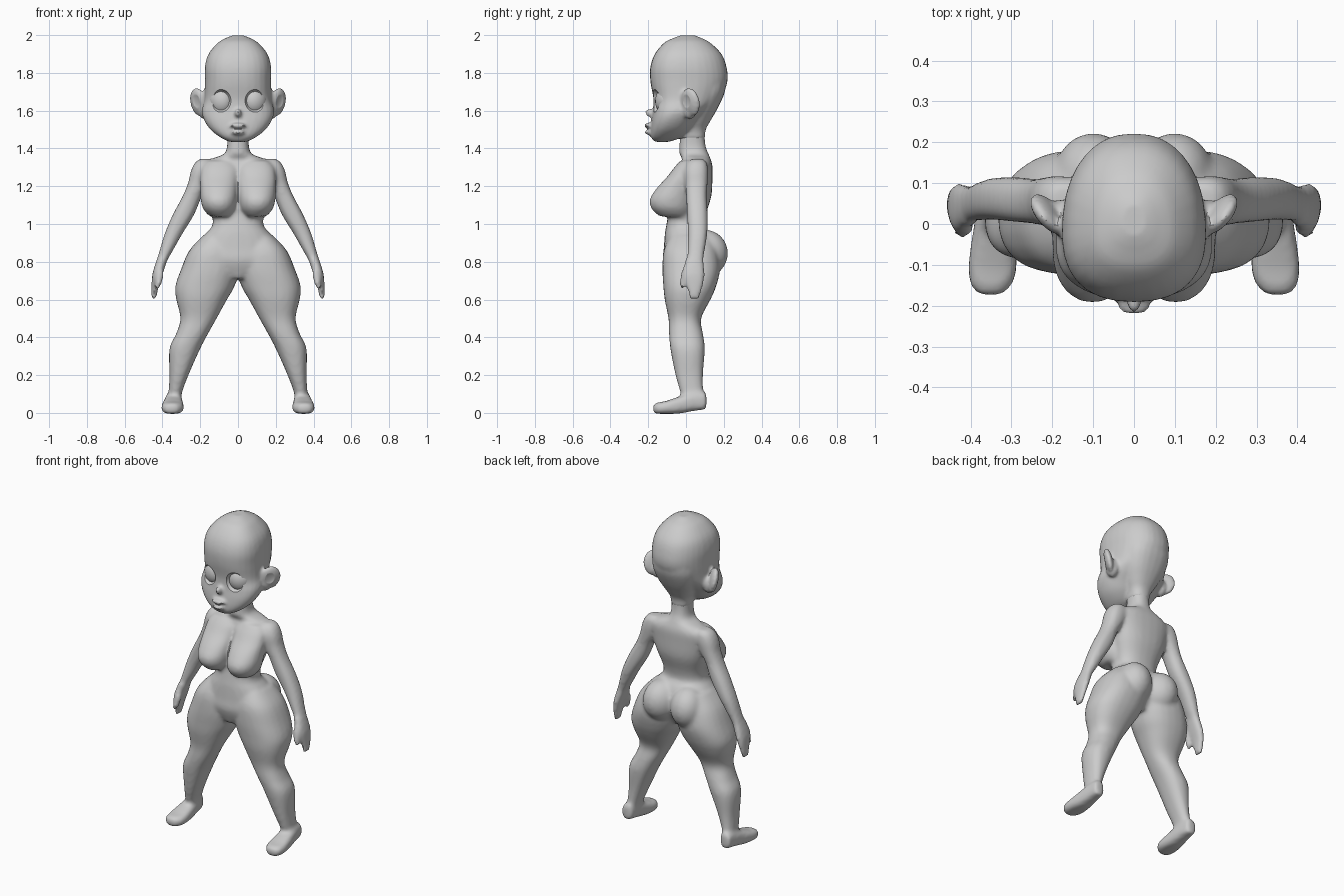
import bpy
import bmesh
from math import sin, cos, pi, radians
from mathutils import Matrix, Vector, Euler

default = bpy.data.objects.get("Cube")
if default:
    bpy.data.objects.remove(default, do_unlink=True)

skin = bpy.data.materials.new("plain grey")
skin.use_nodes = True
grey = (0.6, 0.6, 0.6, 1)
skin.diffuse_color = grey
skin.node_tree.nodes["Principled BSDF"].inputs["Base Color"].default_value = grey


def rounded(value, power):
    return (1 if value > 0 else -1) * abs(value) ** power


def flowing(rings, steps=4):
    """Add rings between the given ones along a smooth spline."""
    rings = [Vector(ring) for ring in rings]
    padded = [rings[0]] + rings + [rings[-1]]
    result = []
    for a, b, c, d in zip(padded, padded[1:], padded[2:], padded[3:]):
        for step in range(steps):
            t = step / steps
            result.append(b + ((c - a) * t + (2 * a - 5 * b + 4 * c - d) * t ** 2
                               + (3 * b - a - 3 * c + d) * t ** 3) / 2)
    return result + [rings[-1]]


def loft(bm, rings, along="z", side=1, sides=24, power=0.85, taper=0):
    """Skin closed rings: (position, low u, high u, low v, high v)."""
    loops = []
    for position, u0, u1, v0, v1 in flowing(rings):
        loop = []
        for i in range(sides):
            angle = 2 * pi * i / sides
            half = (u1 - u0) / 2 * (1 - taper * sin(angle))
            u = (u0 + u1) / 2 + half * rounded(cos(angle), power)
            v = (v0 + v1) / 2 + (v1 - v0) / 2 * rounded(sin(angle), power)
            point = (u, v, position) if along == "z" else (u, position, v)
            loop.append(bm.verts.new((side * point[0], point[1], point[2])))
        loops.append(loop)
    for low, high in zip(loops, loops[1:]):
        for i in range(sides):
            j = (i + 1) % sides
            bm.faces.new((low[i], low[j], high[j], high[i]))
    bm.faces.new(loops[0])
    bm.faces.new(loops[-1])


def centred(rings):
    """Rings given as (height, half width, front, back)."""
    return [(z, -half, half, front, back) for z, half, front, back in rings]


def ball(bm, centre, size, turn=(0, 0, 0), side=1):
    angles = Euler([radians(a) for a in turn])
    matrix = (Matrix.Scale(side, 4, Vector((1, 0, 0))) @ Matrix.Translation(centre)
              @ angles.to_matrix().to_4x4() @ Matrix.Diagonal((*size, 1)))
    bmesh.ops.create_uvsphere(bm, u_segments=24, v_segments=16, radius=1, matrix=matrix)


def make_object(name, bm):
    bmesh.ops.recalc_face_normals(bm, faces=bm.faces)
    mesh = bpy.data.meshes.new(name)
    bm.to_mesh(mesh)
    bm.free()
    mesh.materials.append(skin)
    obj = bpy.data.objects.new(name, mesh)
    bpy.context.collection.objects.link(obj)
    return obj


def blend(obj, voxel, smoothing, cutter=None):
    """Fuse the overlapping volumes into one smooth skin, then carve it."""
    remesh = obj.modifiers.new("fuse", "REMESH")
    remesh.mode = "VOXEL"
    remesh.voxel_size = voxel
    smooth = obj.modifiers.new("soften", "SMOOTH")
    smooth.factor = 0.5
    smooth.iterations = smoothing
    if cutter:
        carve = obj.modifiers.new("carve", "BOOLEAN")
        carve.operation = "DIFFERENCE"
        carve.object = cutter
        cutter.hide_render = True
    bpy.ops.object.select_all(action="DESELECT")
    bpy.context.view_layer.objects.active = obj
    obj.select_set(True)
    for modifier in list(obj.modifiers):
        bpy.ops.object.modifier_apply(modifier=modifier.name)
    bpy.ops.object.shade_smooth_by_angle(angle=radians(40))
    if cutter:
        bpy.data.objects.remove(cutter, do_unlink=True)


# Body: neck, trunk and hips
body = bmesh.new()
loft(body, centred([
    (1.56, .06, -.02, .12), (1.48, .058, -.03, .1), (1.41, .058, -.035, .105),
    (1.37, .075, -.035, .12), (1.345, .14, -.02, .13), (1.31, .19, -.03, .14),
    (1.25, .19, -.05, .14), (1.15, .168, -.08, .135), (1.05, .137, -.095, .105),
    (.99, .137, -.105, .1), (.95, .17, -.112, .13), (.87, .22, -.118, .16),
    (.8, .22, -.122, .15), (.71, .04, -.09, .1)]))

for side in (1, -1):
    # Chest
    loft(body, [
        (1.335, .03, .16, -.03, .05), (1.3, .0, .19, -.062, .05),
        (1.25, .0, .2, -.1, .05), (1.19, .002, .2, -.155, .05),
        (1.13, .006, .198, -.192, .04), (1.08, .015, .185, -.182, .03),
        (1.04, .04, .15, -.14, .02)],
        side=side, power=.95)
    # Arm
    loft(body, [
        (1.345, .14, .2, .03, .09), (1.325, .12, .228, .005, .11),
        (1.28, .12, .25, -.01, .118), (1.22, .15, .264, -.005, .115),
        (1.15, .19, .292, .0, .11), (1.05, .232, .345, .005, .115),
        (.95, .293, .388, .01, .113), (.85, .35, .418, .008, .098),
        (.79, .385, .437, .005, .09)], side=side)
    # Hand with thumb
    loft(body, [
        (.82, .37, .428, .0, .092), (.74, .397, .452, -.02, .1),
        (.68, .418, .458, .0, .092), (.605, .432, .46, .02, .07)], side=side)
    ball(body, (.417, -.014, .71), (.021, .018, .062), (-8, -12, 0), side)
    # Leg
    loft(body, [
        (.94, .04, .185, -.08, .13), (.86, .004, .258, -.118, .165),
        (.76, -.006, .302, -.125, .18), (.67, .018, .332, -.12, .16),
        (.6, .058, .327, -.113, .13), (.5, .113, .305, -.093, .08),
        (.42, .158, .327, -.09, .09), (.34, .2, .363, -.083, .1),
        (.2, .262, .363, -.056, .09), (.1, .298, .368, -.028, .092),
        (.03, .3, .375, -.01, .1)], side=side)
    # Buttock
    ball(body, (.088, .1, .845), (.105, .125, .125), (12, 0, -20), side)
    # Foot
    loft(body, [
        (.108, .31, .375, .018, .11), (.04, .298, .385, .01, .11),
        (-.04, .29, .398, -.004, .085), (-.11, .286, .407, -.005, .062),
        (-.15, .3, .4, -.005, .055), (-.174, .325, .378, .0, .045)],
        along="y", side=side, power=.7)
blend(make_object("body", body), .011, 8)

# Head: face and jaw in front, skull tapering behind
head = bmesh.new()
loft(head, centred([
    (1.435, .045, -.165, -.09), (1.46, .095, -.185, -.02), (1.5, .145, -.187, .03),
    (1.55, .178, -.182, .07), (1.6, .19, -.174, .12), (1.66, .176, -.172, .18),
    (1.75, .174, -.188, .219), (1.83, .174, -.189, .215), (1.9, .155, -.165, .188),
    (1.96, .105, -.115, .128), (1.985, .062, -.065, .08), (1.998, .03, -.03, .05)]),
    sides=32, taper=.12)
# Back of the skull narrowing into the nape
loft(head, centred([
    (1.78, .14, -.05, .215), (1.7, .145, -.05, .206), (1.62, .128, -.05, .172),
    (1.55, .095, -.05, .132), (1.5, .068, -.04, .105), (1.45, .058, -.03, .1)]))
# Nose and lips
ball(head, (0, -.182, 1.585), (.019, .036, .024), (-20, 0, 0))
ball(head, (0, -.188, 1.521), (.044, .036, .015))
ball(head, (0, -.186, 1.485), (.037, .034, .014))
for side in (1, -1):
    # Ear and its root
    ball(head, (.21, .024, 1.645), (.025, .06, .077), (0, 12, -40), side)
    ball(head, (.178, .02, 1.61), (.035, .04, .055), side=side)

# Eye openings and ear hollows are carved out
hollows = bmesh.new()
for side in (1, -1):
    ball(hollows, (.096, -.185, 1.652), (.062, .06, .064), (0, 8, 28), side)
    ball(hollows, (.226, -.01, 1.655), (.015, .042, .054), (0, 12, -40), side)
blend(make_object("head", head), .009, 5, make_object("hollows", hollows))

# Eyes set back in their openings
for side, label in ((1, "left"), (-1, "right")):
    eye = bmesh.new()
    ball(eye, (.092, -.11, 1.652), (.064, .05, .07), (0, 8, 28), side)
    obj = make_object(label + "_eye", eye)
    for polygon in obj.data.polygons:
        polygon.use_smooth = True
